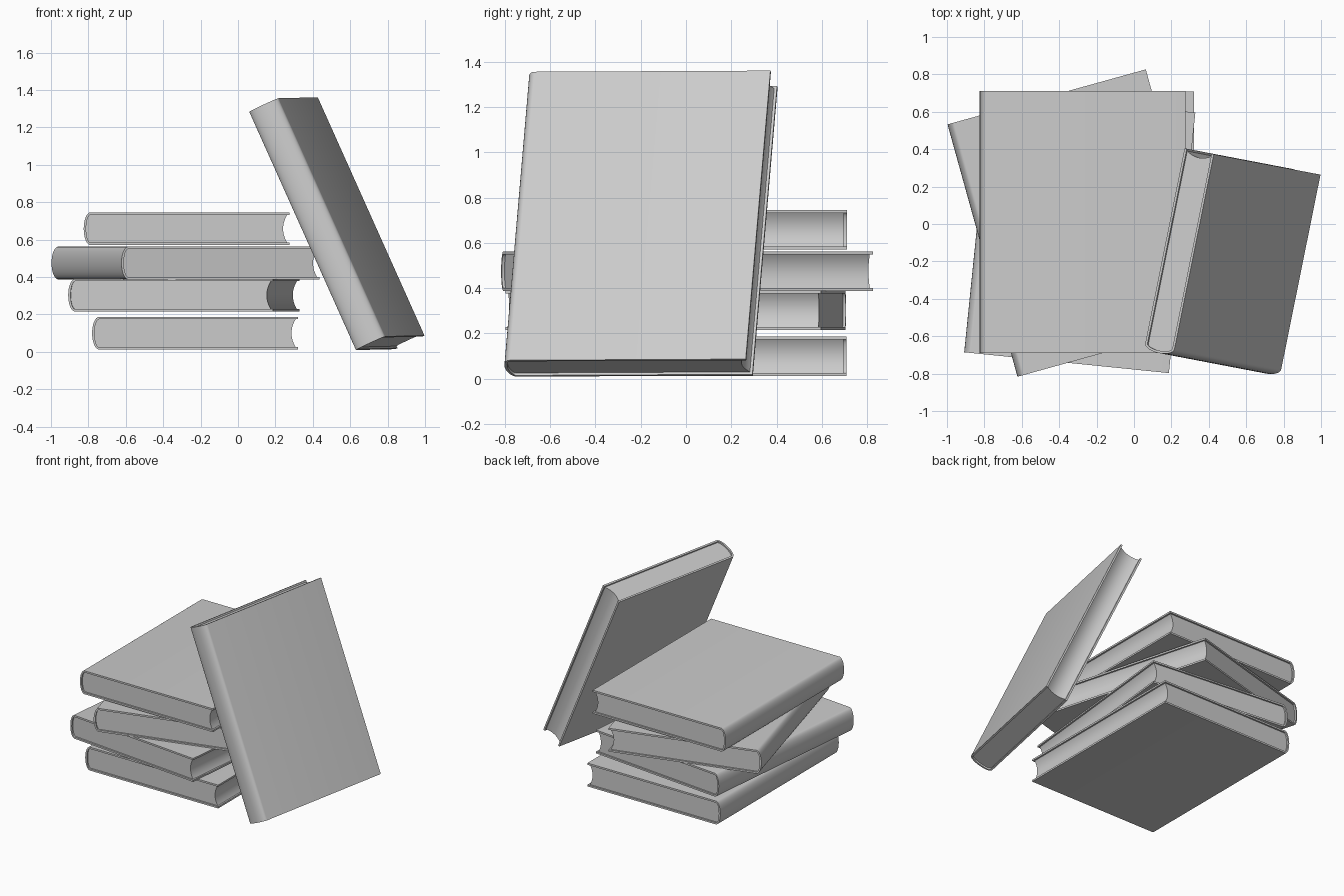
import bpy, bmesh, math
from mathutils import Matrix, Vector

cube = bpy.data.objects.get("Cube")
if cube:
    bpy.data.objects.remove(cube, do_unlink=True)

GREY = (0.6, 0.6, 0.6, 1)
grey = bpy.data.materials.new("plain_grey")
grey.use_nodes = True
grey.diffuse_color = GREY
grey.node_tree.nodes["Principled BSDF"].inputs["Base Color"].default_value = GREY

WIDTH, LENGTH, THICK = 1.1, 1.4, 0.175
BOARD = 0.013       # cover thickness
LIP = 0.012         # how far the cover overhangs the pages
BULGE = 0.037       # roundness of the spine
HOLLOW = 0.022      # depth of the concave fore-edge
STEPS = 16


def arc(x, bulge, half):
    """Rounded line from top to bottom, bulging towards -x from x."""
    angles = [math.pi * (0.5 - i / STEPS) for i in range(STEPS + 1)]
    return [(x - bulge * math.cos(a), half * math.sin(a)) for a in angles]


def strip_solid(name, side_a, side_b, length, matrix):
    """Extrude the band between two matching (x, z) lines along y."""
    bm = bmesh.new()
    rows = []
    for y in (-length / 2, length / 2):
        rows.append([[bm.verts.new((x, y, z)) for x, z in side]
                     for side in (side_a, side_b)])
    (a0, b0), (a1, b1) = rows
    last = len(side_a) - 1
    for i in range(last):
        j = i + 1
        bm.faces.new((a0[i], a0[j], b0[j], b0[i]))
        bm.faces.new((a1[i], b1[i], b1[j], a1[j]))
        bm.faces.new((a0[i], a1[i], a1[j], a0[j]))
        bm.faces.new((b0[i], b0[j], b1[j], b1[i]))
    for i in (0, last):
        bm.faces.new((a0[i], b0[i], b1[i], a1[i]))
    bmesh.ops.recalc_face_normals(bm, faces=bm.faces)
    mesh = bpy.data.meshes.new(name)
    bm.to_mesh(mesh)
    bm.free()
    mesh.materials.append(grey)
    obj = bpy.data.objects.new(name, mesh)
    bpy.context.collection.objects.link(obj)
    obj.matrix_world = matrix
    bpy.ops.object.select_all(action='DESELECT')
    obj.select_set(True)
    bpy.context.view_layer.objects.active = obj
    bpy.ops.object.shade_smooth_by_angle(angle=math.radians(35))


def book(name, matrix):
    half, inner = THICK / 2, THICK / 2 - BOARD
    edge = WIDTH / 2
    hinge = BULGE - edge
    # Cover: two boards joined by a rounded spine
    outside = [(edge, half)] + arc(hinge, BULGE, half) + [(edge, -half)]
    inside = [(edge, inner)] + arc(hinge, BULGE - BOARD, inner) + [(edge, -inner)]
    strip_solid(name + "_cover", outside, inside, LENGTH, matrix)
    # Pages: rounded at the spine, hollow at the fore-edge
    back = arc(hinge, BULGE - BOARD, inner)
    fore = [(edge - LIP - HOLLOW * (1 - (z / inner) ** 2), z) for x, z in back]
    strip_solid(name + "_pages", back, fore, LENGTH - 2 * LIP, matrix)


# Stacked books: name, centre, turn in degrees
for name, centre, turn in (
        ("bottom_book", (-0.23, 0.008, 0.1), 0),
        ("second_book", (-0.29, -0.045, 0.303), -5.8),
        ("third_book", (-0.28, 0.005, 0.475), 15.5),
        ("top_book", (-0.275, 0.01, 0.658), 0)):
    book(name, Matrix.Translation(centre) @ Matrix.Rotation(math.radians(turn), 4, 'Z'))

# Leaning book: long axis rises towards the stack, spine faces forward
up = Vector((-0.408, 0.078, 0.911)).normalized()
across = Vector((0.195, 0.981, 0.011))
across = (across - up * across.dot(up)).normalized()
turned = Matrix((across, up, across.cross(up))).transposed().to_4x4()
book("leaning_book", Matrix.Translation((0.525, -0.205, 0.685)) @ turned)
